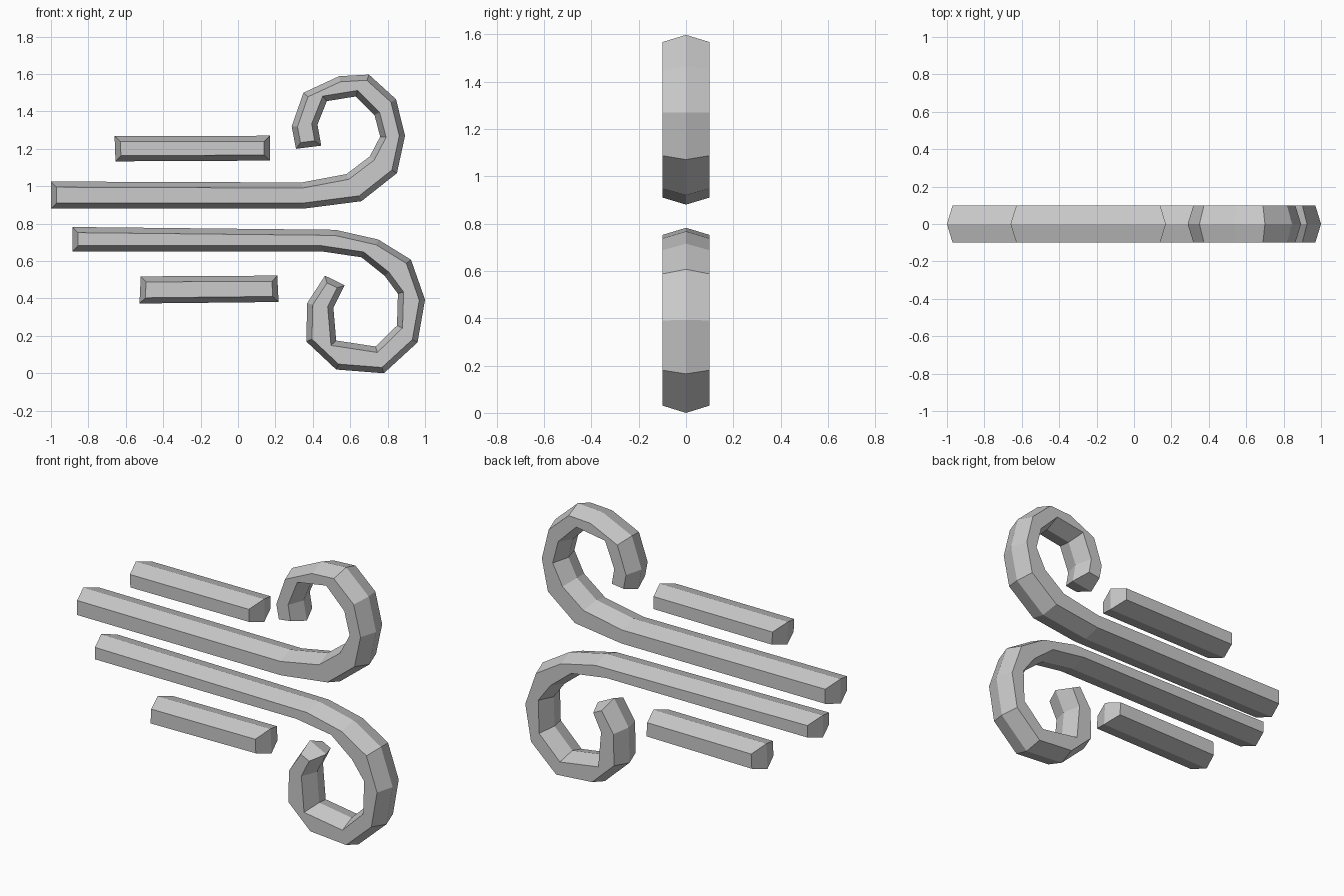
import bpy, bmesh
from mathutils import Vector

if "Cube" in bpy.data.objects:
    bpy.data.objects.remove(bpy.data.objects["Cube"])

DEPTH = 0.1    # half thickness
INSET = 0.03   # bevel from the middle ridge to the flat faces


def inset(pts, d):
    """Mitred inward offset of a counter-clockwise outline."""
    out = []
    for i, p in enumerate(pts):
        a = (p - pts[i - 1]).normalized()
        b = (pts[(i + 1) % len(pts)] - p).normalized()
        na, nb = Vector((-a.y, a.x)), Vector((-b.y, b.x))
        out.append(p + (na + nb) * d / (1 + na.dot(nb)))
    return out


def ridged_stroke(name, outline):
    """Flat front and back joined by sides that peak along y = 0."""
    ridge = [Vector(p) for p in outline]
    area = sum(ridge[i - 1].cross(ridge[i]) for i in range(len(ridge)))
    if area < 0:
        ridge.reverse()
    face = inset(ridge, INSET)
    bm = bmesh.new()
    rings = [[bm.verts.new((p.x, y, p.y)) for p in ring]
             for ring, y in ((face, -DEPTH), (ridge, 0), (face, DEPTH))]
    n = len(ridge)
    for r, s in zip(rings, rings[1:]):
        for i in range(n):
            bm.faces.new((r[i - 1], r[i], s[i], s[i - 1]))
    caps = [bm.faces.new(rings[0]), bm.faces.new(rings[2])]
    bmesh.ops.recalc_face_normals(bm, faces=bm.faces)
    bmesh.ops.triangulate(bm, faces=caps, ngon_method='EAR_CLIP')
    mesh = bpy.data.meshes.new(name)
    bm.to_mesh(mesh)
    bm.free()
    obj = bpy.data.objects.new(name, mesh)
    bpy.context.collection.objects.link(obj)


# Upper gust: outer side, then back along the inner side
ridged_stroke("upper_curl", [
    (-1, .88), (.35, .88), (.66, .92), (.85, 1.07), (.893, 1.27), (.845, 1.465),
    (.70, 1.597), (.54, 1.588), (.35, 1.50), (.287, 1.32), (.31, 1.20),
    (.445, 1.217), (.425, 1.33), (.475, 1.455), (.63, 1.48), (.73, 1.38),
    (.76, 1.265), (.705, 1.16), (.58, 1.065), (.34, 1.02), (-1, 1.025)])

# Lower gust
ridged_stroke("lower_curl", [
    (-.885, .782), (.52, .767), (.75, .715), (.925, .607), (1, .393), (.96, .165),
    (.78, 0), (.525, .02), (.365, .17), (.37, .375), (.465, .522),
    (.57, .47), (.51, .35), (.525, .175), (.735, .143), (.85, .255),
    (.855, .425), (.785, .52), (.66, .62), (.445, .652), (-.885, .652)])

# Short straight gusts
ridged_stroke("upper_bar", [(-.66, 1.268), (-.655, 1.133), (.17, 1.137), (.17, 1.27)])
ridged_stroke("lower_bar", [(-.52, .518), (-.527, .373), (.217, .381), (.21, .522)])
